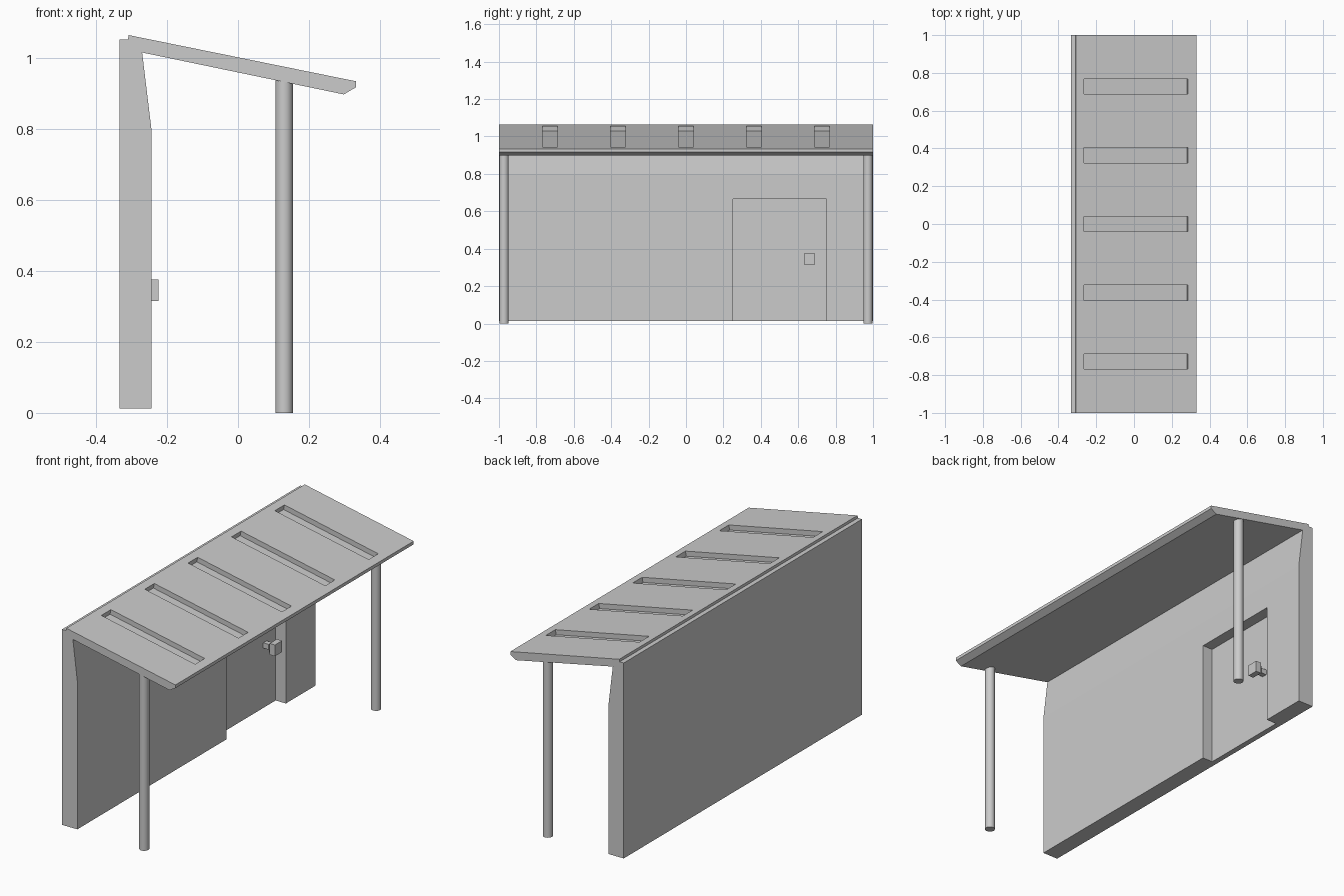
import bpy, bmesh, math
from mathutils import Matrix, Vector

start = bpy.data.objects.get("Cube")
if start:
    bpy.data.objects.remove(start, do_unlink=True)

grey = bpy.data.materials.new("plain grey")
grey.use_nodes = True
colour = (0.6, 0.6, 0.6, 1)
grey.diffuse_color = colour
grey.node_tree.nodes["Principled BSDF"].inputs["Base Color"].default_value = colour


def add_object(name, bm):
    bmesh.ops.recalc_face_normals(bm, faces=bm.faces)
    mesh = bpy.data.meshes.new(name)
    bm.to_mesh(mesh)
    bm.free()
    mesh.materials.append(grey)
    obj = bpy.data.objects.new(name, mesh)
    bpy.context.collection.objects.link(obj)
    return obj


def box(name, low, high, turn=None):
    low, high = Vector(low), Vector(high)
    bm = bmesh.new()
    bmesh.ops.create_cube(bm, size=1)
    matrix = Matrix.Translation((low + high) / 2) @ Matrix.Diagonal((*(high - low), 1))
    bm.transform((turn or Matrix()) @ matrix)
    return add_object(name, bm)


def cut(target, cutter):
    cutter.hide_render = True
    mod = target.modifiers.new("cut", 'BOOLEAN')
    mod.operation = 'DIFFERENCE'
    mod.solver = 'EXACT'
    mod.object = cutter
    bpy.context.view_layer.objects.active = target
    bpy.ops.object.modifier_apply(modifier=mod.name)
    bpy.data.objects.remove(cutter, do_unlink=True)


# Wall and sloping roof: one side profile extruded along the length
profile = [(-0.334, 0.013), (-0.244, 0.013), (-0.244, 0.80), (-0.27, 1.015),
           (0.298, 0.897), (0.332, 0.917), (0.332, 0.934),
           (-0.308, 1.064), (-0.31, 1.051), (-0.334, 1.051)]
bm = bmesh.new()
face = bm.faces.new([bm.verts.new((x, -1, z)) for x, z in profile])
side = bmesh.ops.extrude_face_region(bm, geom=[face])["geom"]
bmesh.ops.translate(bm, vec=(0, 2, 0),
                    verts=[v for v in side if isinstance(v, bmesh.types.BMVert)])
shelter = add_object("wall_and_roof", bm)

# Door recess, open at the bottom
cut(shelter, box("door_cutter", (-0.304, 0.25, -0.1), (-0.2, 0.75, 0.665)))

# Five shallow slots, square to the roof slope
high, low = Vector((-0.265, 0, 1.055)), Vector((0.286, 0, 0.943))
run = low - high
slope = Matrix.Translation(high) @ Matrix.Rotation(math.atan2(-run.z, run.x), 4, 'Y')
for i in range(-2, 3):
    y = i * 0.364
    cut(shelter, box("slot_cutter", (0, y - 0.04, -0.026),
                     (run.length, y + 0.04, 0.05), slope))

# Round posts at both ends
for name, y in (("front_post", -0.973), ("back_post", 0.973)):
    bm = bmesh.new()
    bmesh.ops.create_cone(bm, cap_ends=True, segments=32, radius1=0.0245,
                          radius2=0.0245, depth=0.95)
    bm.transform(Matrix.Translation((0.13, y, 0.475)))
    post = add_object(name, bm)
    bpy.ops.object.select_all(action='DESELECT')
    post.select_set(True)
    bpy.context.view_layer.objects.active = post
    bpy.ops.object.shade_smooth_by_angle(angle=math.radians(40))

# Square door knob: a stem flaring out to a block
bm = bmesh.new()
rings = []
for x, half in ((-0.306, 0.014), (-0.272, 0.014), (-0.255, 0.03), (-0.224, 0.03)):
    rings.append([bm.verts.new((x, 0.66 + a * half, 0.345 + b * half))
                  for a, b in ((-1, -1), (1, -1), (1, 1), (-1, 1))])
for lower, upper in zip(rings, rings[1:]):
    for k in range(4):
        n = (k + 1) % 4
        bm.faces.new((lower[k], lower[n], upper[n], upper[k]))
bm.faces.new(rings[0])
bm.faces.new(rings[-1])
add_object("door_knob", bm)
